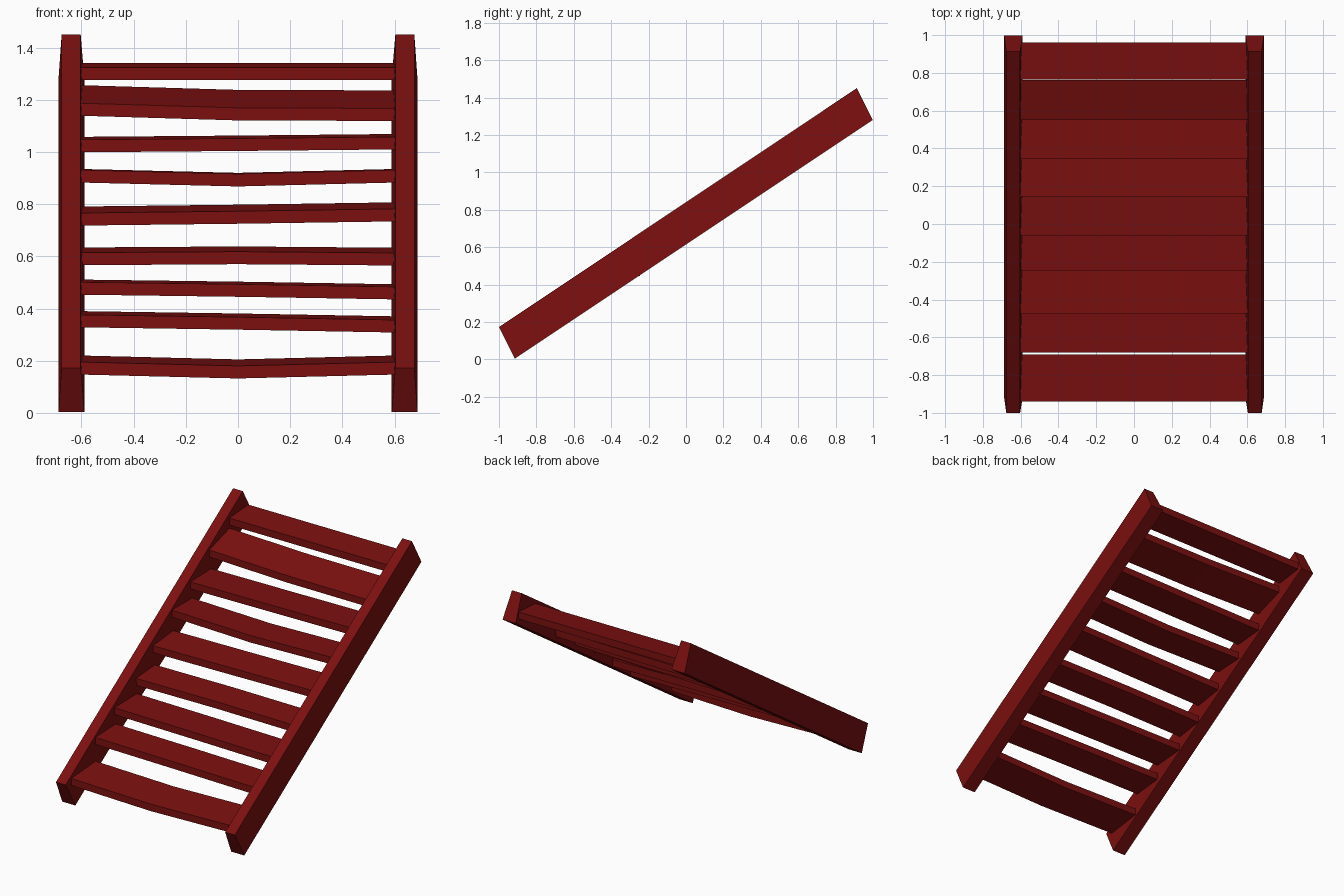
import bpy
import bmesh

if "Cube" in bpy.data.objects:
    bpy.data.objects.remove(bpy.data.objects["Cube"], do_unlink=True)

paint = bpy.data.materials.new("dark_red_paint")
paint.use_nodes = True
red = (0.2, 0.005, 0.005, 1)
paint.diffuse_color = red
paint.node_tree.nodes["Principled BSDF"].inputs["Base Color"].default_value = red


def loft(name, rings):
    """Join matching four-sided rings into one closed, flat-shaded solid."""
    bm = bmesh.new()
    loops = [[bm.verts.new(p) for p in ring] for ring in rings]
    for a, b in zip(loops, loops[1:]):
        for i in range(4):
            j = (i + 1) % 4
            bm.faces.new((a[i], a[j], b[j], b[i]))
    bm.faces.new(loops[0])
    bm.faces.new(loops[-1])
    bmesh.ops.recalc_face_normals(bm, faces=bm.faces)
    mesh = bpy.data.meshes.new(name)
    bm.to_mesh(mesh)
    bm.free()
    mesh.materials.append(paint)
    obj = bpy.data.objects.new(name, mesh)
    bpy.context.collection.objects.link(obj)


# Sloping side rails, narrower along the top edge
def rail_end(side, top, bottom):
    return [(side * 0.603, *top), (side * 0.676, *top),
            (side * 0.688, *bottom), (side * 0.589, *bottom)]


for name, side in (("left_rail", 1), ("right_rail", -1)):
    loft(name, [rail_end(side, (-1, 0.173), (-0.915, 0.004)),
                rail_end(side, (0.913, 1.45), (0.998, 1.28))])

# Uneven treads: front y, depth, rise to the back,
# then the front top height at the right end, middle and left end
treads = [
    (-0.94, 0.25, 0.025, 0.195, 0.18, 0.195),
    (-0.68, 0.21, 0.014, 0.376, 0.367, 0.356),
    (-0.475, 0.23, 0.01, 0.501, 0.493, 0.483),
    (-0.245, 0.195, 0.02, 0.614, 0.618, 0.613),
    (-0.06, 0.21, 0.025, 0.766, 0.773, 0.782),
    (0.145, 0.21, 0.004, 0.931, 0.916, 0.931),
    (0.345, 0.215, 0.011, 1.047, 1.052, 1.058),
    (0.55, 0.212, 0.069, 1.187, 1.169, 1.167),
    (0.765, 0.195, 0.019, 1.323, 1.323, 1.323),
]
thick = 0.048
for n, (y, depth, rise, *heights) in enumerate(treads, 1):
    rings = []
    for x, z in zip((-0.605, 0, 0.605), heights):
        back = y + depth
        rings.append([(x, y, z), (x, back, z + rise),
                      (x, back, z + rise - thick), (x, y, z - thick)])
    loft(f"tread_{n}", rings)
